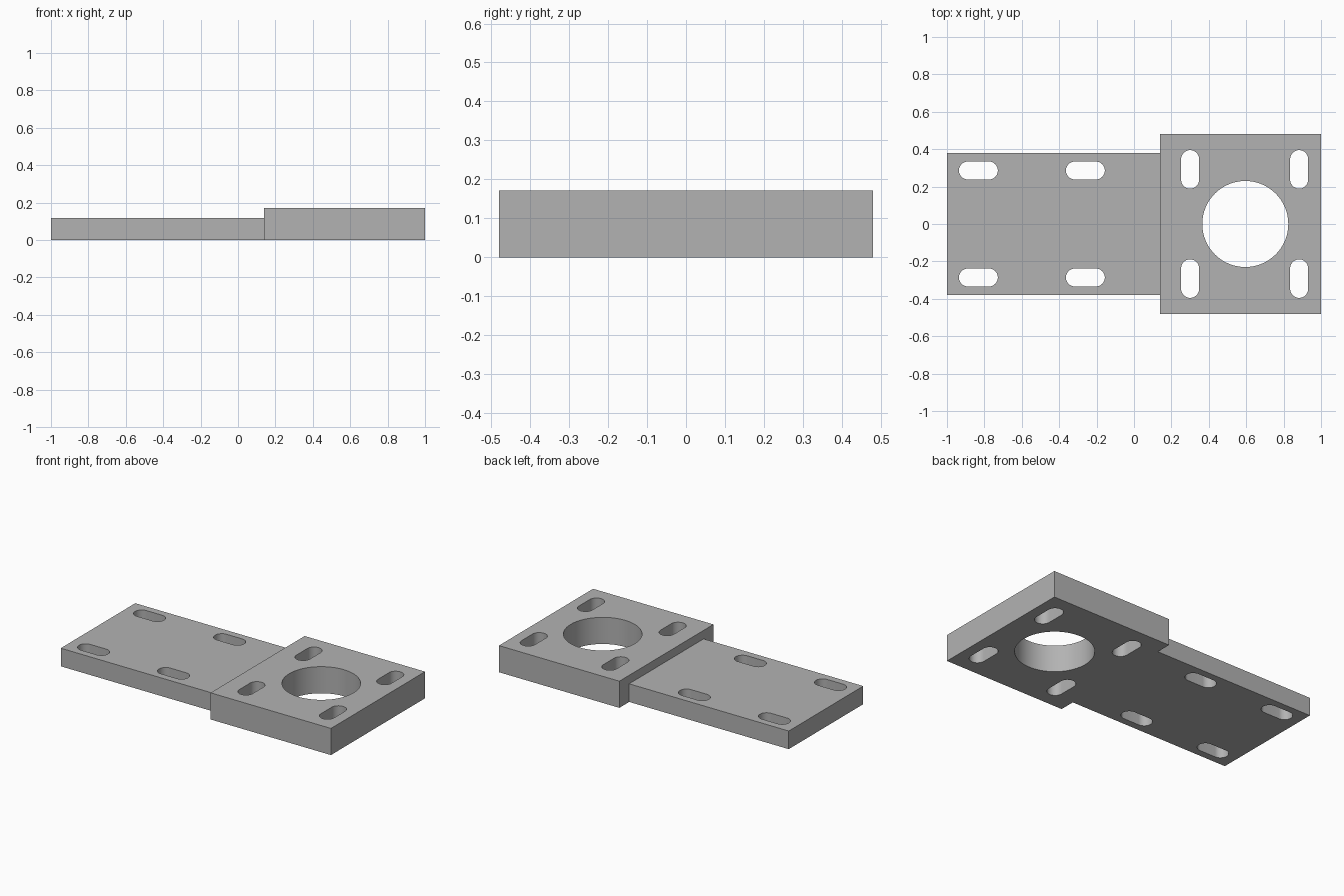
import bpy
import bmesh
import math

default = bpy.data.objects.get("Cube")
if default:
    bpy.data.objects.remove(default, do_unlink=True)

steel = bpy.data.materials.new("grey steel")
steel.use_nodes = True
grey = (0.45, 0.45, 0.45, 1)
steel.diffuse_color = grey
steel.node_tree.nodes["Principled BSDF"].inputs["Base Color"].default_value = grey


def prism(name, outline, z0, z1):
    """Extrude a closed outline in the xy plane from z0 to z1."""
    bm = bmesh.new()
    base = bm.faces.new([bm.verts.new((x, y, z0)) for x, y in outline])
    top = bmesh.ops.extrude_face_region(bm, geom=[base])["geom"]
    moved = [v for v in top if isinstance(v, bmesh.types.BMVert)]
    bmesh.ops.translate(bm, verts=moved, vec=(0, 0, z1 - z0))
    bmesh.ops.recalc_face_normals(bm, faces=bm.faces)
    mesh = bpy.data.meshes.new(name)
    bm.to_mesh(mesh)
    bm.free()
    mesh.materials.append(steel)
    obj = bpy.data.objects.new(name, mesh)
    bpy.context.collection.objects.link(obj)
    return obj


def rectangle(x0, x1, half_y):
    return [(x0, -half_y), (x1, -half_y), (x1, half_y), (x0, half_y)]


def slot(cx, cy, radius, reach, turn=0, sides=48):
    """Rounded slot outline; reach is the half distance between end centres."""
    points = []
    for end in (0, 1):
        shift = reach if end == 0 else -reach
        for i in range(sides // 2 + (1 if reach else 0)):
            a = -math.pi / 2 + math.pi * end + math.tau * i / sides
            u, v = shift + radius * math.cos(a), radius * math.sin(a)
            points.append((cx + u * math.cos(turn) - v * math.sin(turn),
                           cy + u * math.sin(turn) + v * math.cos(turn)))
    return points


def apply_boolean(target, tool, operation):
    mod = target.modifiers.new(operation.lower(), "BOOLEAN")
    mod.operation = operation
    mod.solver = "EXACT"
    mod.object = tool
    bpy.context.view_layer.objects.active = target
    bpy.ops.object.modifier_apply(modifier=mod.name)
    bpy.data.objects.remove(tool, do_unlink=True)


# Thick square flange with the thinner tongue fused into it
plate = prism("mounting_plate", rectangle(0.14, 1, 0.48), 0, 0.172)
tongue = prism("tongue", rectangle(-1, 0.2, 0.38), 0, 0.117)
apply_boolean(plate, tongue, "UNION")

# Central bore
outlines = [slot(0.595, 0, 0.23, 0, sides=64)]

# Slots mirrored front to back: lengthwise on the tongue, crosswise on the flange
for side in (-1, 1):
    for x in (-0.832, -0.26):
        outlines.append(slot(x, side * 0.286, 0.048, 0.056))
    for x in (0.3, 0.883):
        outlines.append(slot(x, side * 0.292, 0.048, 0.055, math.pi / 2))

for outline in outlines:
    apply_boolean(plate, prism("hole_cutter", outline, -0.1, 0.3), "DIFFERENCE")

# Smooth hole walls, crisp plate edges
bpy.ops.object.select_all(action="DESELECT")
plate.select_set(True)
bpy.context.view_layer.objects.active = plate
bpy.ops.object.shade_smooth_by_angle(angle=math.radians(30))
